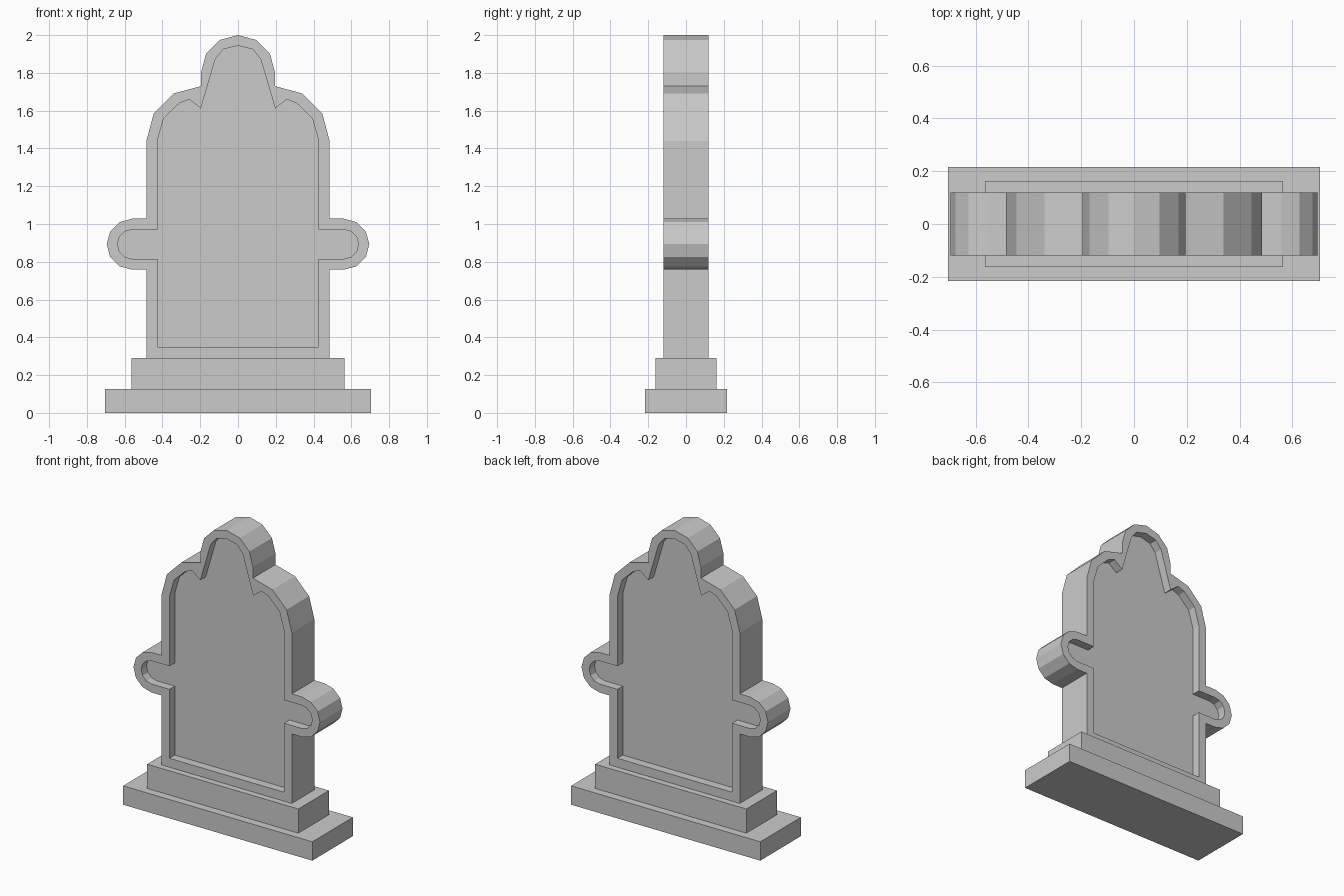
import bpy, bmesh
from math import sin, cos, radians

if "Cube" in bpy.data.objects:
    bpy.data.objects.remove(bpy.data.objects["Cube"])


def arc(cx, cz, r, start, end, steps):
    angles = [radians(start + (end - start) * i / steps) for i in range(steps + 1)]
    return [(cx + r * cos(a), cz + r * sin(a)) for a in angles]


def mirrored(half):
    # half runs bottom to top on +x and ends on the centre line
    return half + [(-x, z) for x, z in reversed(half[:-1])]


def finish(bm, name):
    bmesh.ops.recalc_face_normals(bm, faces=bm.faces)
    mesh = bpy.data.meshes.new(name)
    bm.to_mesh(mesh)
    bm.free()
    obj = bpy.data.objects.new(name, mesh)
    bpy.context.collection.objects.link(obj)
    return obj


def block(name, width, depth, z0, z1):
    bm = bmesh.new()
    bmesh.ops.create_cube(bm, size=1)
    for v in bm.verts:
        v.co = (v.co.x * width, v.co.y * depth, z0 + (v.co.z + 0.5) * (z1 - z0))
    return finish(bm, name)


def ring(bm, profile, y):
    return [bm.verts.new((x, y, z)) for x, z in profile]


def wall(bm, a, b):
    n = len(a)
    for i in range(n):
        j = (i + 1) % n
        bm.faces.new((a[i], a[j], b[j], b[i]))


# Stepped base
block("base_plinth", 1.41, 0.432, 0, 0.127)
block("base_step", 1.128, 0.325, 0.127, 0.29)

# Outer outline: side lobe, rounded shoulder, round crown
outer = mirrored(
    [(0.485, 0.29), (0.485, 0.758)]
    + arc(0.56, 0.893, 0.135, -90, 90, 6)
    + [(0.485, 1.028)]
    + arc(0.195, 1.44, 0.29, 0, 90, 3)
    + arc(0, 1.805, 0.195, 0, 90, 3))

# Recess outline, inset from the outer one
inner = mirrored(
    [(0.427, 0.35), (0.427, 0.815)]
    + arc(0.56, 0.893, 0.078, -90, 90, 6)
    + [(0.427, 0.971), (0.427, 1.44), (0.393, 1.56), (0.31, 1.64),
       (0.258, 1.66), (0.197, 1.612), (0.12, 1.873), (0.077, 1.925), (0, 1.944)])

# Headstone slab with a sunken panel on front and back
HALF, DEPTH = 0.12, 0.057
bm = bmesh.new()
outer_rings = []
for side in (-1, 1):
    edge = ring(bm, outer, side * HALF)
    lip = ring(bm, inner, side * HALF)
    floor = ring(bm, inner, side * (HALF - DEPTH))
    outer_rings.append(edge)
    rim_edges = [bm.edges.new((loop[i - 1], loop[i]))
                 for loop in (edge, lip) for i in range(len(loop))]
    bmesh.ops.triangle_fill(bm, use_beauty=True, edges=rim_edges, normal=(0, side, 0))
    wall(bm, lip, floor)
    bm.faces.new(floor)
wall(bm, *outer_rings)
finish(bm, "headstone_slab")
